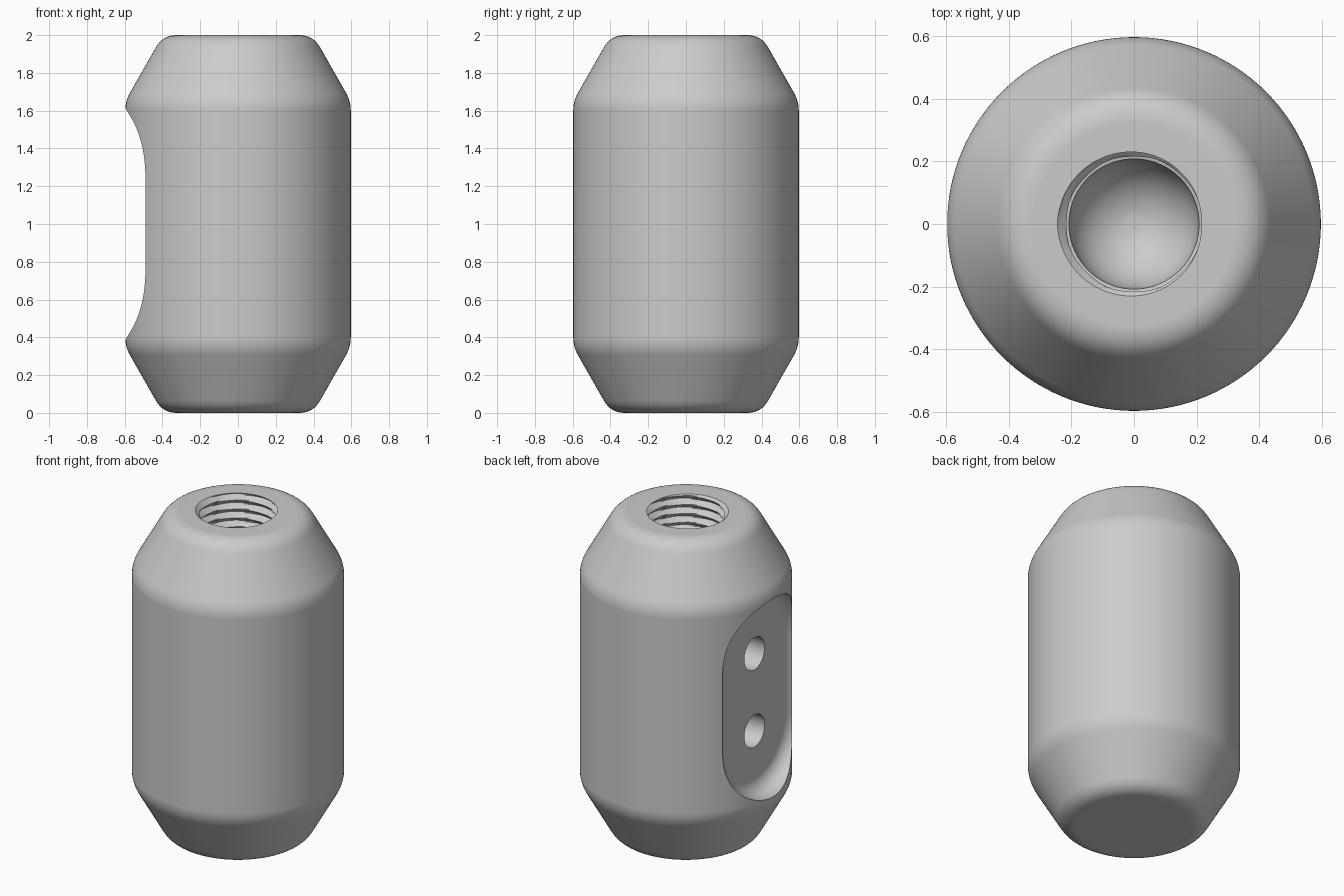
import bpy, bmesh, math
from math import sin, cos, pi, radians

cube = bpy.data.objects.get("Cube")
if cube:
    bpy.data.objects.remove(cube)

grey = bpy.data.materials.new("plain grey")
grey.use_nodes = True
grey.diffuse_color = (0.6, 0.6, 0.6, 1)
grey.node_tree.nodes["Principled BSDF"].inputs["Base Color"].default_value = (0.6, 0.6, 0.6, 1)


def loft(name, rings):
    """Skin a stack of equal-length rings and cap both ends."""
    bm = bmesh.new()
    loops = [[bm.verts.new(p) for p in ring] for ring in rings]
    n = len(loops[0])
    for a, b in zip(loops, loops[1:]):
        for i in range(n):
            j = (i + 1) % n
            bm.faces.new((a[i], a[j], b[j], b[i]))
    bm.faces.new(loops[0])
    bm.faces.new(loops[-1])
    bmesh.ops.recalc_face_normals(bm, faces=bm.faces)
    mesh = bpy.data.meshes.new(name)
    bm.to_mesh(mesh)
    bm.free()
    mesh.materials.append(grey)
    obj = bpy.data.objects.new(name, mesh)
    bpy.context.collection.objects.link(obj)
    return obj


def circle(r, z, n):
    return [(r * cos(2 * pi * i / n), r * sin(2 * pi * i / n), z) for i in range(n)]


def rounded(prev, corner, nxt, size, steps=8):
    """Blend a profile corner with a short quadratic curve."""
    def toward(p):
        d = math.dist(corner, p)
        return [c + (q - c) * size / d for c, q in zip(corner, p)]
    a, b = toward(prev), toward(nxt)
    return [tuple((1 - t)**2 * p + 2 * t * (1 - t) * c + t * t * q
                  for p, c, q in zip(a, corner, b))
            for t in (k / steps for k in range(steps + 1))]


# Body: cylinder with coned, softly rounded ends
R, SHOULDER, END = 0.597, 0.35, 0.398
half = rounded((0, 0), (END, 0), (R, SHOULDER), 0.075)
half += rounded((END, 0), (R, SHOULDER), (R, 1), 0.05)
profile = half + [(r, 2 - z) for r, z in reversed(half)]
body = loft("body", [circle(r, z, 128) for r, z in profile])

# Threaded socket in the top, ending in a round bowl
PITCH, MINOR, DEPTH, BOTTOM, SEG = 0.055, 0.215, 0.03, 1.5, 72


def thread_ring(z):
    ring = []
    for i in range(SEG):
        a = 2 * pi * i / SEG
        turn = ((z - 2) / PITCH - a / (2 * pi)) % 1
        r = MINOR + DEPTH * (1 - abs(2 * turn - 1))
        ring.append((r * cos(a), r * sin(a), z))
    return ring


bowl = [circle(0.208 * sin(t), BOTTOM - 0.208 * cos(t), SEG)
        for t in (radians(5 + 8.5 * k) for k in range(11))]
threads = [thread_ring(BOTTOM + 0.005 + PITCH / 8 * k) for k in range(76)]
socket = loft("socket_cutter", bowl + threads)

# Side recess: slot with a filleted floor
FLOOR, FILLET, SLOT, REACH = -0.47, 0.09, 0.285, 0.24


def slot_ring(r, x):
    ring = []
    for side in (1, -1):
        for k in range(33):
            a = pi * k / 32
            ring.append((x, side * r * cos(a), 1 + side * (REACH + r * sin(a))))
    return ring


slot = [slot_ring(SLOT + FILLET * sin(t), FLOOR - FILLET * (1 - cos(t)))
        for t in (pi / 2 * k / 8 for k in range(9))]
slot.append(slot_ring(SLOT + FILLET, -0.8))
recess = loft("recess_cutter", slot)

# Two screw holes in the recess floor
cutters = [socket, recess]
for name, z in (("lower_hole_cutter", 0.76), ("upper_hole_cutter", 1.24)):
    hole = loft(name, [[(x, p, z + q) for p, q, _ in circle(0.1, 0, 48)]
                       for x in (-0.27, -0.7)])
    cutters.append(hole)

# Cut the body, then discard the cutters
bpy.context.view_layer.objects.active = body
for cutter in cutters:
    cutter.hide_render = True
    mod = body.modifiers.new("cut", "BOOLEAN")
    mod.operation = "DIFFERENCE"
    mod.solver = "EXACT"
    mod.object = cutter
    bpy.ops.object.modifier_apply(modifier=mod.name)
    bpy.data.objects.remove(cutter)

# Smooth shading with crisp edges
bpy.ops.object.select_all(action="DESELECT")
body.select_set(True)
bpy.ops.object.shade_smooth_by_angle(angle=radians(30))
weighted = body.modifiers.new("clean_normals", "WEIGHTED_NORMAL")
weighted.keep_sharp = True
